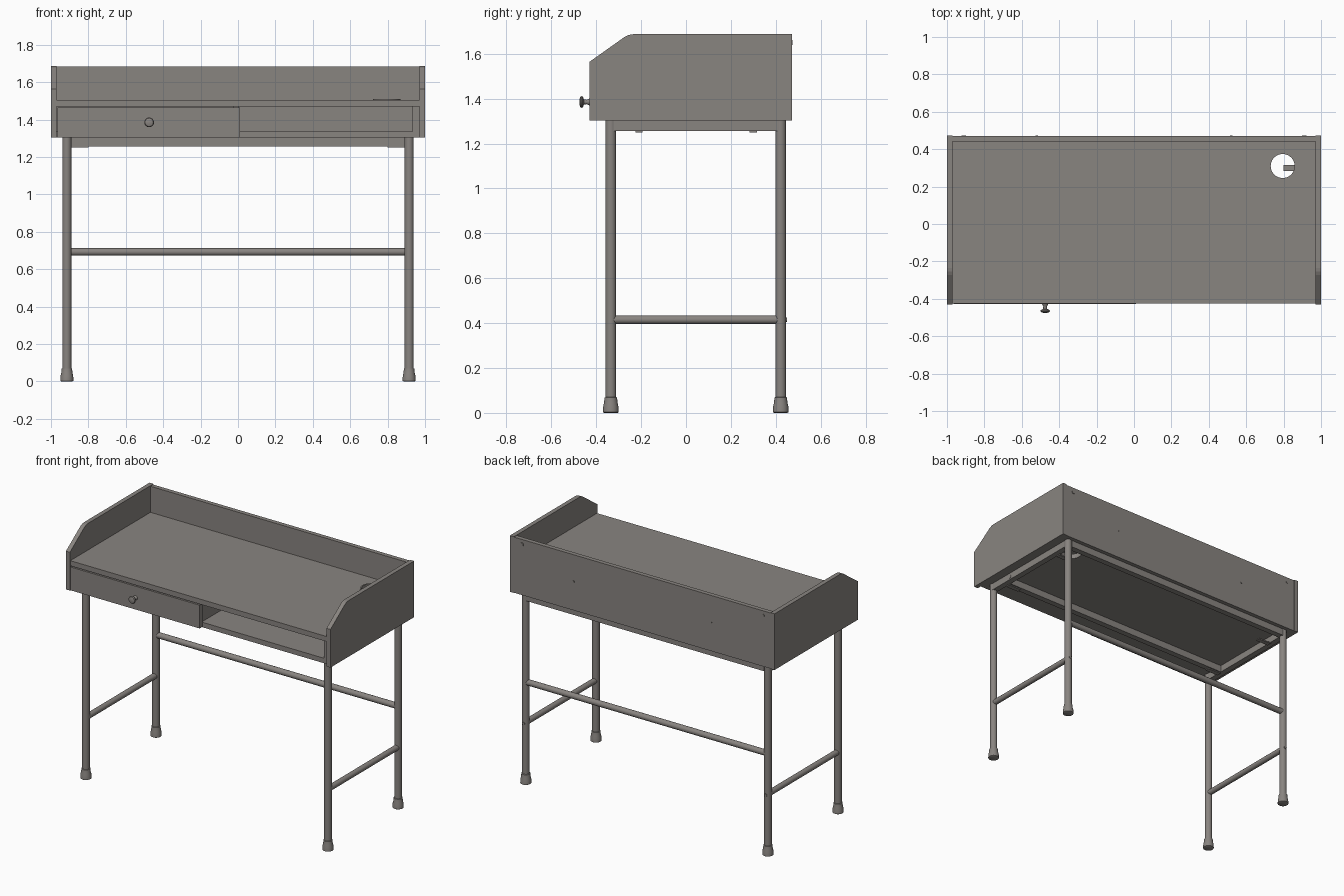
import bpy, bmesh, math
from mathutils import Vector

if "Cube" in bpy.data.objects:
    bpy.data.objects.remove(bpy.data.objects["Cube"])

mat = bpy.data.materials.new("warm grey")
mat.diffuse_color = (0.25, 0.232, 0.217, 1)
mat.use_nodes = True
mat.node_tree.nodes["Principled BSDF"].inputs["Base Color"].default_value = mat.diffuse_color


def finish(name, bm, smooth=False):
    bmesh.ops.recalc_face_normals(bm, faces=bm.faces)
    for f in bm.faces:
        f.smooth = smooth
    me = bpy.data.meshes.new(name)
    bm.to_mesh(me)
    bm.free()
    ob = bpy.data.objects.new(name, me)
    bpy.context.collection.objects.link(ob)
    me.materials.append(mat)
    if smooth:
        me.set_sharp_from_angle(angle=math.radians(35))
    return ob


def box(name, x0, x1, y0, y1, z0, z1):
    bm = bmesh.new()
    bmesh.ops.create_cube(bm, size=1)
    for v in bm.verts:
        v.co = Vector(((x0 + x1) / 2 + v.co.x * (x1 - x0),
                       (y0 + y1) / 2 + v.co.y * (y1 - y0),
                       (z0 + z1) / 2 + v.co.z * (z1 - z0)))
    return finish(name, bm)


def lathe(name, profile, origin, axis=(0, 0, 1), n=24, closed=False):
    """Revolve (radius, height) points about an axis through origin."""
    bm = bmesh.new()
    q = Vector((0, 0, 1)).rotation_difference(Vector(axis))
    o = Vector(origin)
    rings = []
    for r, h in profile:
        rings.append([bm.verts.new(o + q @ Vector((r * math.cos(2 * math.pi * i / n),
                                                   r * math.sin(2 * math.pi * i / n), h)))
                      for i in range(n)])
    pairs = list(zip(rings, rings[1:]))
    if closed:
        pairs.append((rings[-1], rings[0]))
    for a, b in pairs:
        for i in range(n):
            j = (i + 1) % n
            bm.faces.new((a[i], a[j], b[j], b[i]))
    if not closed:
        bm.faces.new(rings[0])
        bm.faces.new(rings[-1])
    return finish(name, bm, True)


def rod(name, a, b, r, n=20):
    d = Vector(b) - Vector(a)
    return lathe(name, [(r, 0), (r, d.length)], a, d.normalized(), n)


# side panels with a sloped, rounded front corner
profile = [(0.473, 1.303), (0.473, 1.687), (-0.235, 1.687), (-0.254, 1.684),
           (-0.272, 1.676), (-0.43, 1.564), (-0.43, 1.303)]
for side, s in (("left", -1), ("right", 1)):
    bm = bmesh.new()
    f = bm.faces.new([bm.verts.new((s * 0.97, y, z)) for y, z in profile])
    ext = bmesh.ops.extrude_face_region(bm, geom=[f])
    bmesh.ops.translate(bm, vec=(s * 0.03, 0, 0),
                        verts=[v for v in ext["geom"] if isinstance(v, bmesh.types.BMVert)])
    finish(side + "_side_panel", bm)

# back panel, desktop and case
box("back_panel", -0.97, 0.97, 0.44, 0.47, 1.303, 1.683)
top = box("desktop", -0.97, 0.97, -0.425, 0.44, 1.47, 1.505)
bottom = box("case_bottom", -0.97, 0.97, -0.40, 0.44, 1.303, 1.337)
box("right_inner_wall", 0.932, 0.97, -0.40, 0.44, 1.337, 1.47)
box("middle_divider", -0.025, 0.005, -0.40, 0.44, 1.337, 1.47)

# cable hole through the desktop and case bottom, with a rim
cutter = rod("cable_hole_cutter", (0.795, 0.31, 1.2), (0.795, 0.31, 1.6), 0.068, 40)
cutter.hide_render = True
cutter.hide_viewport = True
cutter.display_type = 'WIRE'
for ob in (top, bottom):
    m = ob.modifiers.new("cable hole", 'BOOLEAN')
    m.object = cutter
    m.operation = 'DIFFERENCE'
    m.solver = 'EXACT'
lathe("cable_hole_rim", [(0.064, 1.47), (0.064, 1.509), (0.073, 1.509), (0.073, 1.503), (0.068, 1.503),
                         (0.068, 1.47)], (0.795, 0.31, 0), n=40, closed=True)

# drawer with knob
box("drawer_front", -0.966, 0.01, -0.428, -0.40, 1.305, 1.464)
box("drawer_floor", -0.945, -0.035, -0.40, 0.40, 1.342, 1.352)
for name, x in (("left", -0.945), ("right", -0.055)):
    box("drawer_%s_side" % name, x, x + 0.02, -0.40, 0.40, 1.352, 1.45)
box("drawer_back", -0.925, -0.055, 0.38, 0.40, 1.352, 1.45)
lathe("drawer_knob", [(0.016, 0), (0.014, 0.006), (0.010, 0.014), (0.011, 0.026), (0.024, 0.032),
                      (0.026, 0.037), (0.022, 0.043), (0.010, 0.047)],
      (-0.475, -0.428, 1.385), (0, -1, 0))

# legs with flared feet
LX, FY, BY = 0.915, -0.335, 0.422
for side, s in (("left", -1), ("right", 1)):
    for end, y in (("front", FY), ("back", BY)):
        lathe("%s_%s_leg" % (end, side), [(0.024, 0.05), (0.024, 1.303)], (s * LX, y, 0))
        lathe("%s_%s_foot" % (end, side),
              [(0.030, 0), (0.035, 0.003), (0.034, 0.028), (0.030, 0.045), (0.028, 0.068), (0.024, 0.07)],
              (s * LX, y, 0))
    # side stretcher and upper side rail
    rod(side + "_stretcher", (s * LX, FY, 0.415), (s * LX, BY, 0.415), 0.019)
    box(side + "_top_rail", s * LX - 0.02, s * LX + 0.02, FY, BY, 1.256, 1.303)
    rod(side + "_rail_bolt", (s * 0.93, -0.145, 1.276), (s * 0.938, -0.145, 1.276), 0.013)
    rod(side + "_stretcher_bolt", (s * LX, BY, 0.415), (s * LX, BY + 0.027, 0.415), 0.010, 12)
    # short mounting tabs under the case
    for end, y in (("front", -0.21), ("back", 0.30)):
        x0, x1 = sorted((s * 0.80, s * 0.90))
        box("%s_%s_mounting_tab" % (end, side), x0, x1, y - 0.016, y + 0.016, 1.25, 1.258)
    # fixings on the rear face
    rod(side + "_upper_screw", (s * 0.91, 0.468, 1.65), (s * 0.91, 0.474, 1.65), 0.012, 12)
    rod(side + "_lower_screw", (s * 0.52, 0.468, 1.50), (s * 0.52, 0.473, 1.50), 0.006, 12)

# long rails and back stretcher
box("front_long_rail", -0.9, 0.9, -0.225, -0.185, 1.256, 1.303)
box("back_long_rail", -0.9, 0.9, 0.402, 0.442, 1.256, 1.303)
rod("back_stretcher", (-LX, BY, 0.692), (LX, BY, 0.692), 0.02)
